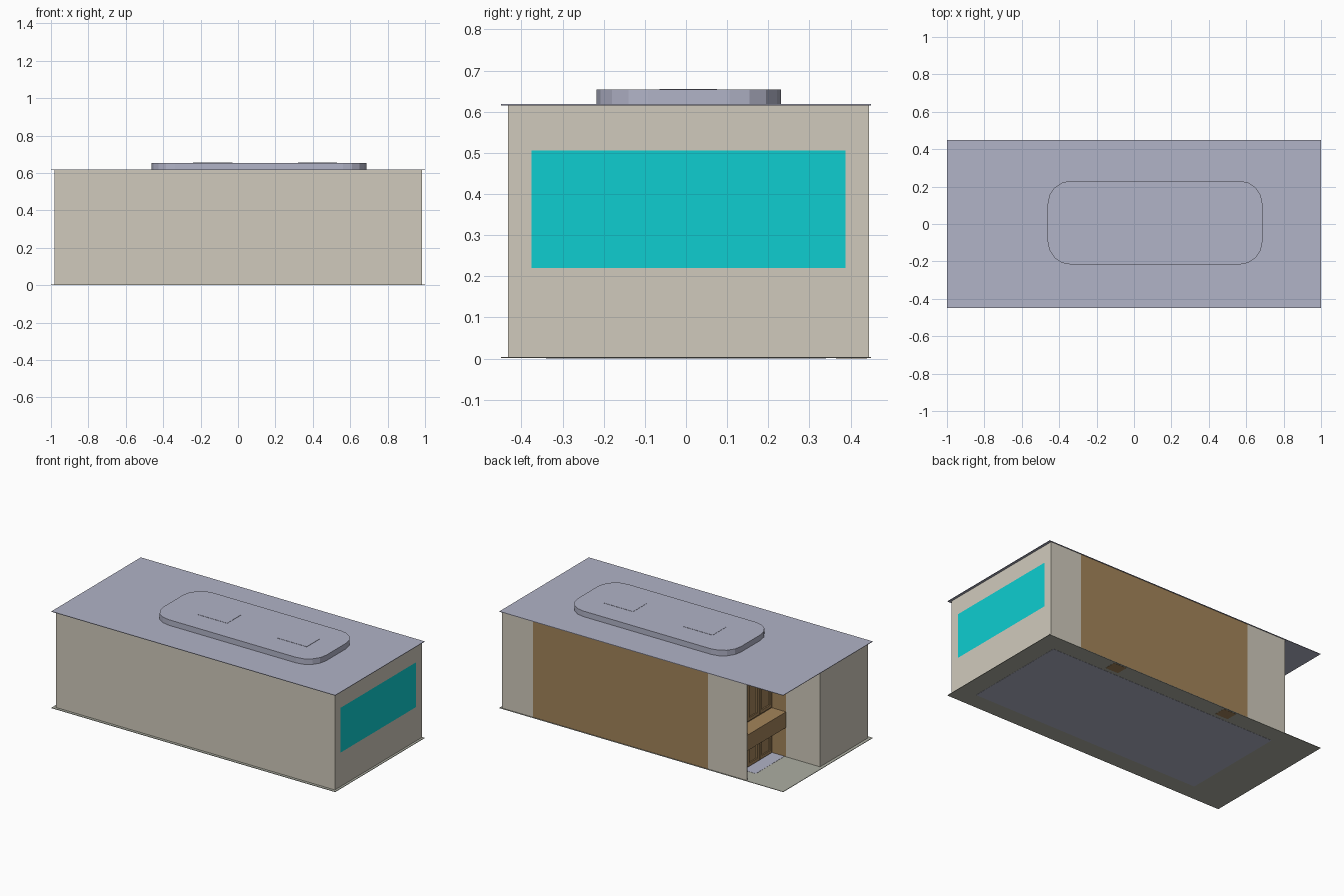
import bpy, bmesh, math

if "Cube" in bpy.data.objects:
    bpy.data.objects.remove(bpy.data.objects["Cube"])


def srgb(r, g, b):
    f = lambda c: c / 12.92 if c <= 0.04045 else ((c + 0.055) / 1.055) ** 2.4
    return (f(r / 255), f(g / 255), f(b / 255), 1)


def material(name, *rgb):
    m = bpy.data.materials.new(name)
    m.diffuse_color = srgb(*rgb)
    m.use_nodes = True
    m.node_tree.nodes["Principled BSDF"].inputs["Base Color"].default_value = m.diffuse_color
    return m


BEIGE = material("beige_wall", 208, 202, 188)
LAVENDER = material("lavender_grey", 177, 179, 199)
CYAN = material("cyan_glass", 14, 206, 208)
WOOD = material("brown_wood", 163, 132, 90)
STONE = material("grey_green_floor", 173, 174, 162)
DARK = material("dark_screen", 45, 45, 48)


def finish(name, bm, mat):
    bmesh.ops.recalc_face_normals(bm, faces=bm.faces)
    me = bpy.data.meshes.new(name)
    bm.to_mesh(me)
    bm.free()
    me.materials.append(mat)
    ob = bpy.data.objects.new(name, me)
    bpy.context.collection.objects.link(ob)
    return ob


def box(name, x, y, z, mat):
    """Box from (min, max) pairs."""
    bm = bmesh.new()
    bmesh.ops.create_cube(bm, size=1)
    for v in bm.verts:
        v.co = [r[0] if c < 0 else r[1] for r, c in zip((x, y, z), v.co)]
    return finish(name, bm, mat)


def prism(name, pts, z0, z1, mat):
    bm = bmesh.new()
    f = bm.faces.new([bm.verts.new((x, y, z0)) for x, y in pts])
    ext = bmesh.ops.extrude_face_region(bm, geom=[f])["geom"]
    for v in ext:
        if isinstance(v, bmesh.types.BMVert):
            v.co.z = z1
    return finish(name, bm, mat)


def rounded(x0, x1, y0, y1, r, n=4):
    pts = []
    for k, (cx, cy) in enumerate(((x1 - r, y1 - r), (x0 + r, y1 - r),
                                  (x0 + r, y0 + r), (x1 - r, y0 + r))):
        for i in range(n + 1):
            a = math.pi / 2 * (k + i / n)
            pts.append((cx + r * math.cos(a), cy + r * math.sin(a)))
    return pts


def frame(name, axis, depth, u, z, w, mat):
    """Four bars around a rectangle on a wall; axis is the wall direction."""
    bars = [((u[0], u[0] + w), z), ((u[1] - w, u[1]), z),
            (u, (z[0], z[0] + w)), (u, (z[1] - w, z[1]))]
    for i, (bu, bz) in enumerate(bars):
        x, y = (bu, depth) if axis == "x" else (depth, bu)
        box(f"{name}_{i}", x, y, bz, mat)


TOP = 0.615   # wall height
T = 0.006     # wall thickness

# floor slab with inset carpet
box("floor", (-1, 1), (-0.45, 0.45), (0.001, 0.004), STONE)
box("carpet", (-0.73, 0.88), (-0.34, 0.34), (0, 0.005), LAVENDER)
for i, x in enumerate((0.47, -0.34)):
    box(f"wood_floor_pad_{i}", (x - 0.045, x + 0.045), (0.365, 0.44), (0, 0.006), WOOD)

# ceiling slab and raised tray
box("ceiling", (-1, 1), (-0.45, 0.45), (TOP, 0.618), LAVENDER)
prism("ceiling_tray", rounded(-0.462, 0.687, -0.217, 0.231, 0.125), 0.6175, 0.6535, LAVENDER)
for i, x in enumerate((-0.135, 0.425)):
    box(f"tray_light_panel_{i}", (x - 0.105, x + 0.105), (-0.065, 0.075), (0.65, 0.655), LAVENDER)

# front wall with inner screen panel
box("front_wall", (-0.98, 0.985), (-0.432, -0.432 + T), (0.003, TOP), BEIGE)
IN = (-0.427, -0.418)
frame("screen_surround", "x", IN, (-0.294, 0.683), (0.006, 0.525), 0.015, WOOD)
frame("screen_bezel", "x", IN, (-0.166, 0.548), (0.15, 0.375), 0.01, WOOD)
box("screen", (-0.156, 0.538), (-0.4265, -0.421), (0.16, 0.365), DARK)

# right wall built round the window opening
WY, WZ = (-0.375, 0.387), (0.22, 0.505)
RX = (0.985 - T, 0.985)
box("right_wall_sill", RX, (-0.432, 0.445), (0.003, WZ[0]), BEIGE)
box("right_wall_head", RX, (-0.432, 0.445), (WZ[1], TOP), BEIGE)
box("right_wall_front_pier", RX, (-0.432, WY[0]), WZ, BEIGE)
box("right_wall_back_pier", RX, (WY[1], 0.445), WZ, BEIGE)
box("window_glass", RX, WY, WZ, CYAN)
frame("window_frame", "y", (0.968, 0.98), WY, WZ, 0.012, BEIGE)
box("window_mullion", (0.968, 0.98), (-0.004, 0.016), WZ, BEIGE)

# back wall in three stretches
BY = (0.445 - T, 0.445)
for name, x, mat in (("back_wall_right", (0.765, 0.985), BEIGE),
                     ("back_wall_wood", (-0.466, 0.765), WOOD),
                     ("back_wall_left", (-0.74, -0.466), BEIGE)):
    box(name, x, BY, (0.003, TOP), mat)
box("chair_rail", (-0.63, 0.97), (0.425, 0.44), (0.24, 0.29), WOOD)

# left wall with door, and the wall turning in at the open corner
box("left_wall", (-0.98, -0.98 + T), (-0.432, 0.05), (0.003, TOP), BEIGE)
frame("door_frame", "y", (-0.975, -0.965), (-0.315, -0.06), (0.004, 0.56), 0.012, BEIGE)
box("door_handle", (-0.965, -0.955), (-0.25, -0.243), (0.2, 0.42), BEIGE)
box("corner_return_wall", (-0.98, -0.74), (0.05 - T, 0.05), (0.003, TOP), BEIGE)

# wooden niche: side, back with door framing, and shelf
box("niche_side", (-0.74, -0.63), (0.05 - T, 0.05), (0.003, TOP), WOOD)
box("niche_back", (-0.64, -0.634), (0.05, 0.44), (0.003, TOP), WOOD)
for i in range(3):
    y = 0.06 + i * 0.127
    for j, z in enumerate(((0.01, 0.185), (0.3, 0.605))):
        frame(f"niche_door_{i}_{j}", "y", (-0.648, -0.639), (y, y + 0.12), z, 0.02, WOOD)
box("niche_shelf", (-0.74, -0.64), (0.05, 0.439), (0.19, 0.29), WOOD)

# crown moulding inside the room
CZ = (0.59, 0.614)
box("crown_front", (-0.97, 0.975), (-0.426, -0.405), CZ, BEIGE)
box("crown_back", (-0.63, 0.975), (0.418, 0.439), CZ, BEIGE)
box("crown_right", (0.955, 0.979), (-0.405, 0.418), CZ, BEIGE)
box("crown_left", (-0.974, -0.95), (-0.405, 0.044), CZ, BEIGE)

# downlights under the ceiling
for i, (x, y) in enumerate([(a, s * 0.33) for a in (-0.7, -0.2, 0.3, 0.82) for s in (-1, 1)]):
    if x < -0.6 and y > 0:
        y = 0.0
    prism(f"downlight_{i}", rounded(x - 0.015, x + 0.015, y - 0.015, y + 0.015, 0.0149),
          0.61, 0.6155, LAVENDER)
